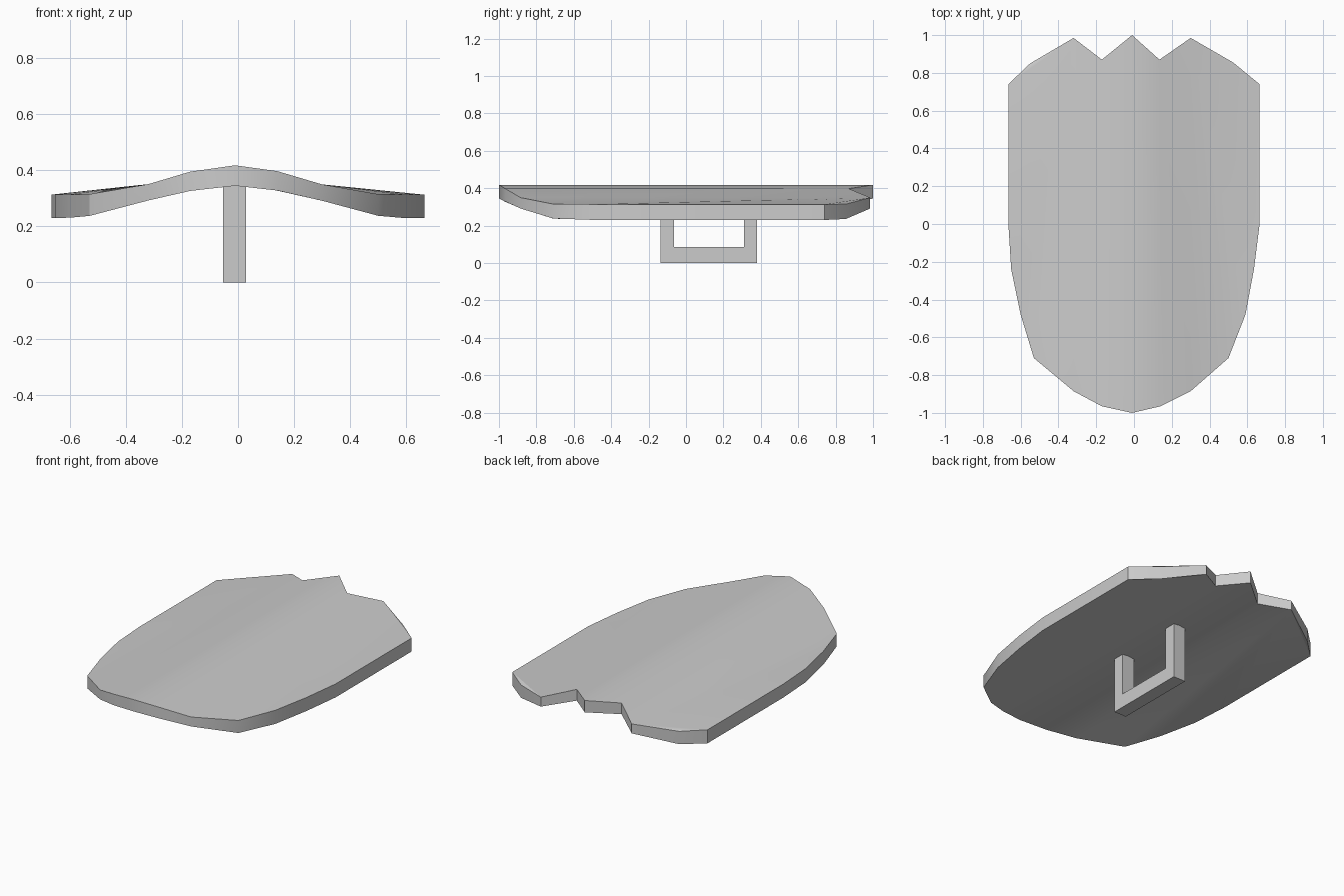
import bpy, bmesh, math

if "Cube" in bpy.data.objects:
    bpy.data.objects.remove(bpy.data.objects["Cube"])

CX = -0.012  # ridge line of the shield


def lerp_profile(profile, a):
    for (a0, z0), (a1, z1) in zip(profile, profile[1:]):
        if a <= a1:
            return z0 + (z1 - z0) * (a - a0) / (a1 - a0)
    return profile[-1][1]


def make_object(name, bm):
    bmesh.ops.recalc_face_normals(bm, faces=bm.faces)
    mesh = bpy.data.meshes.new(name)
    bm.to_mesh(mesh)
    bm.free()
    obj = bpy.data.objects.new(name, mesh)
    bpy.context.collection.objects.link(obj)
    return obj


# Shield board: outline clockwise from the back left corner, notched back edge
outline = [(-.665, .74), (-.55, .85), (-.32, .985), (-.17, .87), (-.01, 1.0),
           (.135, .87), (.30, .985), (.525, .855), (.665, .74), (.665, 0),
           (.635, -.24), (.59, -.48), (.50, -.71), (.30, -.885), (.14, -.965),
           (-.01, -1.0), (-.17, -.965), (-.32, -.885), (-.53, -.71),
           (-.60, -.48), (-.65, -.24), (-.665, 0)]
# Arched cross-section: height against distance from the ridge
top_arch = [(0, .418), (.152, .397), (.31, .35), (.51, .315), (.68, .313)]
under_arch = [(0, .345), (.152, .328), (.31, .292), (.51, .238), (.60, .23), (.68, .23)]

bm = bmesh.new()
top, under = ([bm.verts.new((x, y, lerp_profile(arch, abs(x - CX)))) for x, y in outline]
              for arch in (top_arch, under_arch))
n = len(outline)
# Lengthwise strips in the middle, fans at both sides
faces = [(k, k + 1, 18 - k, 19 - k) for k in range(2, 6)]
faces += [(2, k % n, (k + 1) % n) for k in range(17, n + 1)]
faces += [(6, k, k + 1) for k in range(7, 13)]
for f in faces:
    bm.faces.new([top[i] for i in f])
    bm.faces.new([under[i] for i in reversed(f)])
# Rim
for i in range(n):
    j = (i + 1) % n
    bm.faces.new((top[i], under[i], under[j], top[j]))
shield = make_object("shield_board", bm)
bpy.context.view_layer.objects.active = shield
shield.select_set(True)
bpy.ops.object.shade_smooth_by_angle(angle=math.radians(30))

# Grip: U profile extruded across the width, legs sunk into the board
grip = [(-.135, 0), (.38, 0), (.38, .36), (.31, .36), (.31, .085),
        (-.065, .085), (-.065, .36), (-.135, .36)]
bm = bmesh.new()
face = bm.faces.new([bm.verts.new((CX - .041, y, z)) for y, z in grip])
ext = bmesh.ops.extrude_face_region(bm, geom=[face], use_keep_orig=True)
bmesh.ops.translate(bm, vec=(.082, 0, 0),
                    verts=[g for g in ext["geom"] if isinstance(g, bmesh.types.BMVert)])
make_object("grip_handle", bm)
